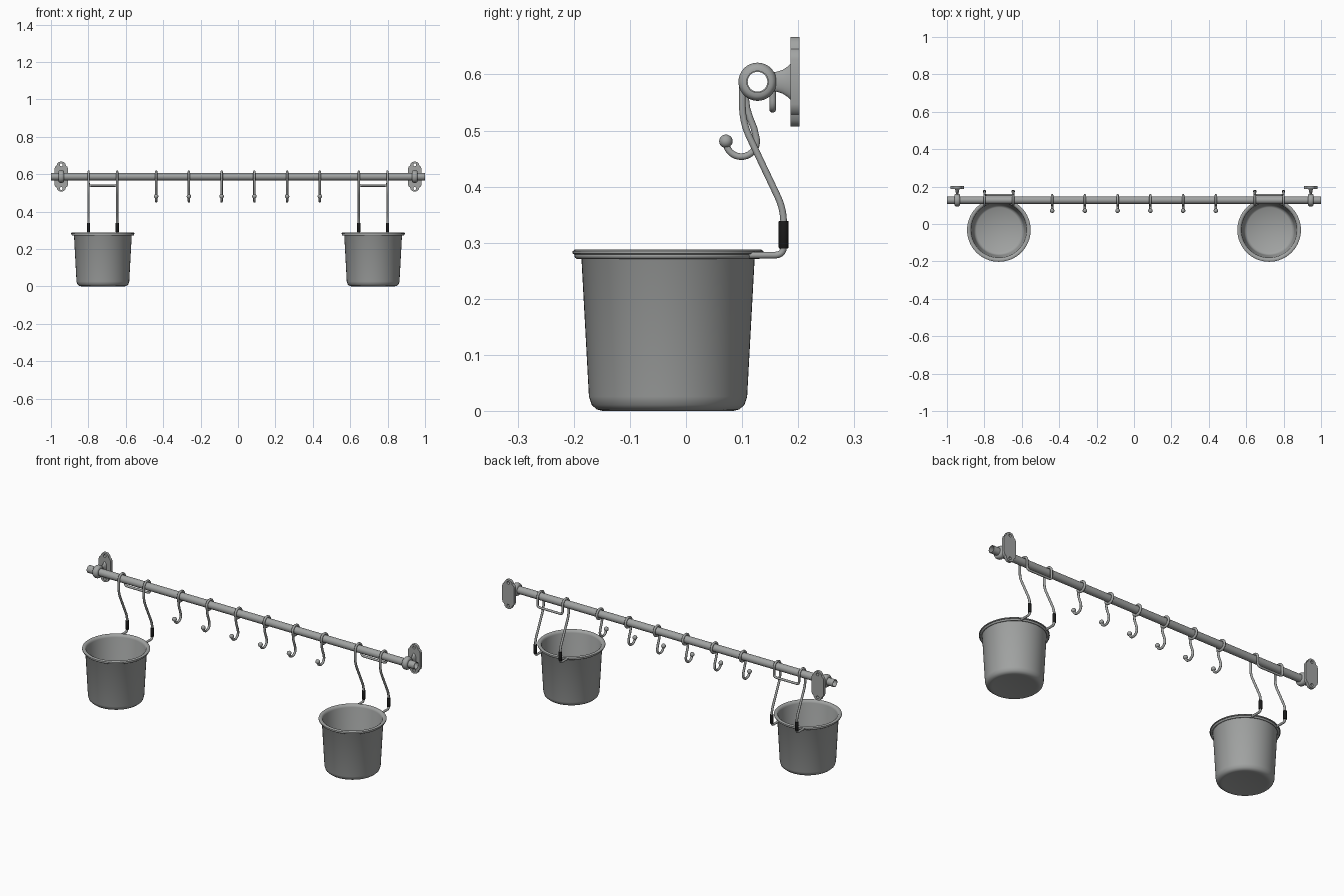
import bpy, bmesh, math
from mathutils import Vector, Matrix

if "Cube" in bpy.data.objects:
    bpy.data.objects.remove(bpy.data.objects["Cube"])


def material(name, rgb):
    m = bpy.data.materials.new(name)
    m.diffuse_color = (*rgb, 1)
    m.use_nodes = True
    m.node_tree.nodes["Principled BSDF"].inputs["Base Color"].default_value = m.diffuse_color
    return m


STEEL = material("steel_grey", (0.36, 0.37, 0.365))
BLACK = material("black_rubber", (0.01, 0.01, 0.01))
RAIL_Y, RAIL_Z = 0.1275, 0.587
POT_Y = -0.032


def add(name, mesh, mat, angle=40):
    mesh.materials.clear()
    mesh.materials.append(mat)
    for p in mesh.polygons:
        p.use_smooth = True
        p.material_index = 0
    mesh.set_sharp_from_angle(angle=math.radians(angle))
    ob = bpy.data.objects.new(name, mesh)
    bpy.context.collection.objects.link(ob)
    return ob


def lathe(name, profile, matrix, mat=STEEL, closed=False, n=48, angle=40):
    """Revolve (radius, height) points about local z, then place with matrix."""
    bm = bmesh.new()
    rings = []
    for r, h in profile:
        if r < 1e-6:
            rings.append([bm.verts.new((0, 0, h))] * n)
        else:
            rings.append([bm.verts.new((r * math.cos(2 * math.pi * i / n),
                                        r * math.sin(2 * math.pi * i / n), h)) for i in range(n)])
    pairs = list(zip(rings, rings[1:])) + ([(rings[-1], rings[0])] if closed else [])
    for a, b in pairs:
        for i in range(n):
            j = (i + 1) % n
            quad = list(dict.fromkeys((a[i], a[j], b[j], b[i])))
            bm.faces.new(quad)
    bm.transform(matrix)
    bmesh.ops.recalc_face_normals(bm, faces=bm.faces)
    me = bpy.data.meshes.new(name)
    bm.to_mesh(me)
    bm.free()
    return add(name, me, mat, angle)


def curve_mesh(name, cu):
    """Turn curve data into a mesh."""
    ob = bpy.data.objects.new(name + "_curve", cu)
    bpy.context.collection.objects.link(ob)
    dg = bpy.context.evaluated_depsgraph_get()
    me = bpy.data.meshes.new_from_object(ob.evaluated_get(dg))
    bpy.data.objects.remove(ob)
    return me


def spline(cu, pts, cyclic=False):
    s = cu.splines.new('POLY')
    s.points.add(len(pts) - 1)
    for p, co in zip(s.points, pts):
        p.co = (*co, 1)
    s.use_cyclic_u = cyclic


def tube(name, pts, radius, cyclic=False):
    cu = bpy.data.curves.new(name, 'CURVE')
    cu.dimensions = '3D'
    cu.bevel_depth = radius
    cu.bevel_resolution = 3
    cu.use_fill_caps = True
    spline(cu, pts, cyclic)
    return add(name, curve_mesh(name, cu), STEEL, 50)


def fillet(corners, steps=7):
    """Round a path of (point, cut distance) corners."""
    out = []
    for i, (p, d) in enumerate(corners):
        p = Vector(p)
        if d == 0:
            out.append(p)
            continue
        a = p + (Vector(corners[i - 1][0]) - p).normalized() * d
        b = p + (Vector(corners[i + 1][0]) - p).normalized() * d
        for k in range(steps + 1):
            t = k / steps
            out.append(a * (1 - t) ** 2 + p * 2 * t * (1 - t) + b * t * t)
    return out


def arc(c, r, a0, a1, n, x=0):
    """Arc in the yz plane, angles in degrees from +y."""
    return [(x, c[0] + r * math.cos(math.radians(a0 + (a1 - a0) * i / n)),
             c[1] + r * math.sin(math.radians(a0 + (a1 - a0) * i / n))) for i in range(n + 1)]


ALONG_X = Matrix.Translation((0, RAIL_Y, RAIL_Z)) @ Matrix.Rotation(math.pi / 2, 4, 'Y')

# Hollow rail
lathe("rail", [(0.02, -1), (0.02, 1), (0.0175, 1), (0.0175, -1)], ALONG_X, closed=True)

for side, sx in (("left", -1), ("right", 1)):
    # Wall bracket: collar, flared arm, plate with two screw holes
    bx = sx * 0.945
    at = Matrix.Translation((bx, 0, 0))
    lathe(side + "_collar",
          [(0.019, -0.016), (0.026, -0.016), (0.031, -0.012), (0.034, -0.005), (0.034, 0.005),
           (0.031, 0.012), (0.026, 0.016), (0.019, 0.016)], at @ ALONG_X, closed=True)
    arm = (Matrix.Translation((bx, 0, RAIL_Z)) @ Matrix.Diagonal((0.4, 1, 1, 1))
           @ Matrix.Rotation(-math.pi / 2, 4, 'X'))
    lathe(side + "_bracket_arm",
          [(0, 0.153), (0.017, 0.153), (0.018, 0.163), (0.021, 0.172), (0.027, 0.181),
           (0.034, 0.188), (0, 0.188)], arm, n=32)

    cu = bpy.data.curves.new("plate", 'CURVE')
    cu.dimensions = '2D'
    cu.fill_mode = 'BOTH'
    cu.extrude = 0.008
    half = [(0.037, -0.04), (0.037, 0.04), (0.033, 0.052), (0.025, 0.058), (0.022, 0.068),
            (0.014, 0.077), (0.005, 0.08)]
    half = [(x, -z) for x, z in reversed(half[1:])] + half[1:]
    outline = half + [(-x, z) for x, z in reversed(half)]
    spline(cu, [(x, z, 0) for x, z in outline], True)
    for hz in (-0.063, 0.063):
        spline(cu, [(0.008 * math.cos(k * math.pi / 8), hz + 0.008 * math.sin(k * math.pi / 8), 0)
                    for k in range(16)], True)
    me = curve_mesh("plate", cu)
    me.transform(Matrix.Translation((bx, 0.194, RAIL_Z)) @ Matrix.Rotation(math.pi / 2, 4, 'X'))
    add(side + "_wall_plate", me, STEEL, 35)

    # Pot with rolled rim
    px = sx * 0.7225
    pot = Matrix.Translation((px, POT_Y, 0))
    lathe(side + "_pot",
          [(0, 0.002), (0.105, 0.002), (0.115, 0), (0.127, 0.003), (0.136, 0.011), (0.141, 0.026),
           (0.1545, 0.275), (0.158, 0.28), (0.166, 0.279), (0.17, 0.281), (0.17, 0.285),
           (0.166, 0.288), (0.157, 0.288), (0.151, 0.284), (0.148, 0.275), (0.135, 0.028),
           (0.13, 0.016), (0.12, 0.009), (0, 0.008)], pot, n=64)

    # Wire ring under the rim
    tube(side + "_holder_ring", [(px + 0.161 * math.cos(k * math.pi / 32),
                                  POT_Y + 0.161 * math.sin(k * math.pi / 32), 0.277)
                                 for k in range(64)], 0.006, True)

    # Hanger: one wire, up each leg, over the rail, joined by a bar behind
    w = 0.0765
    leg = fillet([((w, 0.108, 0.278), 0), ((w, 0.174, 0.278), 0.016), ((w, 0.174, 0.36), 0.025),
                  ((w, 0.1005, 0.515), 0.03), ((w, 0.1005, RAIL_Z), 0)])[:-1]
    leg += [Vector(p) for p in arc((RAIL_Y, RAIL_Z), 0.027, 180, 0, 14, w)]
    leg += fillet([((w, 0.1545, 0.58), 0), ((w, 0.1545, 0.538), 0.016), ((0, 0.1545, 0.538), 0)])[1:-1]
    path = leg + [Vector((-p.x, p.y, p.z)) for p in reversed(leg)]
    tube(side + "_hanger_wire", [p + Vector((px, 0, 0)) for p in path], 0.0062)

    # Black sleeves on the legs
    for i, s in enumerate((-1, 1)):
        lathe(f"{side}_sleeve_{i + 1}",
              [(0, 0.29), (0.008, 0.29), (0.009, 0.292), (0.009, 0.337), (0.008, 0.339), (0, 0.339)],
              Matrix.Translation((px + s * w, 0.174, 0)), BLACK, n=20)

# Sliding hooks: ring round the rail, curved stem, ball tip
for i in range(6):
    x = (i - 2.5) * 0.175
    tube(f"hook_ring_{i + 1}", arc((RAIL_Y, RAIL_Z), 0.0265, 0, 348.75, 31, x), 0.0065, True)
    stem = arc((RAIL_Y, RAIL_Z), 0.0265, 165, 200, 4, x)
    stem += [(x, 0.106, 0.56), (x, 0.1085, 0.54), (x, 0.114, 0.522), (x, 0.121, 0.505)]
    stem += arc((0.0985, 0.481), 0.0275, 15, -175, 18, x)
    tube(f"hook_{i + 1}", stem, 0.0062)
    lathe(f"hook_ball_{i + 1}",
          [(0.012 * math.sin(k * math.pi / 10), -0.012 * math.cos(k * math.pi / 10)) for k in range(11)],
          Matrix.Translation((x, 0.071, 0.481)), n=20)
